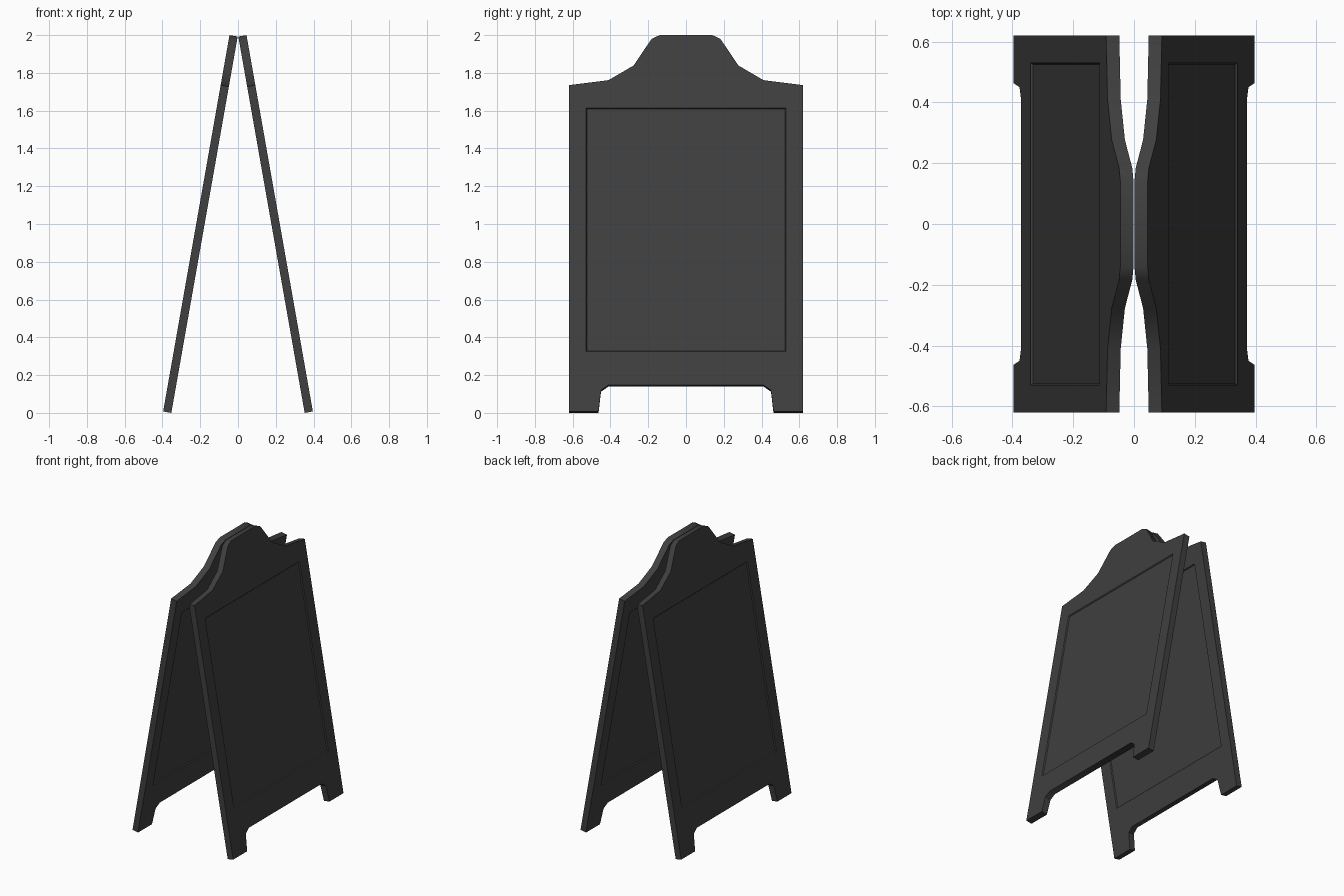
import bpy, bmesh, math
from mathutils import Matrix, Vector

cube = bpy.data.objects.get("Cube")
if cube:
    bpy.data.objects.remove(cube)

LEAN = math.radians(10)
THICK = 0.044
FOOT_X = 0.353        # inner edge of each foot
RECESS = 0.007        # depth of the sunken writing area
SLOPE = 0.005         # how far its walls slope inwards

mat = bpy.data.materials.new("charcoal")
mat.use_nodes = True
colour = (0.05, 0.05, 0.05, 1)
mat.diffuse_color = colour
bsdf = mat.node_tree.nodes["Principled BSDF"]
bsdf.inputs["Base Color"].default_value = colour
bsdf.inputs["Roughness"].default_value = 0.8

# Half outline of a board: notch, foot, side, shoulder, crest
half = [(0.41, 0.142), (0.45, 0.114), (0.463, 0), (0.62, 0), (0.62, 1.754),
        (0.41, 1.781), (0.277, 1.860), (0.183, 2.002), (0.14, 2.023)]
outline = half + [(-y, s) for y, s in reversed(half)]


def rectangle(inset):
    y, low, high = 0.53 - inset, 0.322 + inset, 1.632 - inset
    return [(y, low), (y, high), (-y, high), (-y, low)]


def loop(bm, points, depth):
    return [bm.verts.new((depth, y, s)) for y, s in points]


def bridge(bm, a, b):
    for i in range(len(a)):
        j = (i + 1) % len(a)
        bm.faces.new((a[i], a[j], b[j], b[i]))


def make_board(name, side):
    bm = bmesh.new()
    rims = []
    # Each broad side: frame around a sunken panel
    for depth, inward in ((0, 1), (THICK, -1)):
        rim = loop(bm, outline, depth)
        border = loop(bm, rectangle(0), depth)
        floor = loop(bm, rectangle(SLOPE), depth + inward * RECESS)
        edges = [bm.edges.new((ring[i - 1], ring[i]))
                 for ring in (rim, border) for i in range(len(ring))]
        bmesh.ops.triangle_fill(bm, edges=edges, use_beauty=True,
                                normal=Vector((1, 0, 0)))
        bridge(bm, border, floor)
        bm.faces.new(floor)
        rims.append(rim)
    # Edge band round the board
    bridge(bm, *rims)
    # Lean the board, then mirror it for the other side
    bm.transform(Matrix.Scale(side, 4, Vector((1, 0, 0)))
                 @ Matrix.Translation((FOOT_X, 0, 0))
                 @ Matrix.Rotation(-LEAN, 4, 'Y'))
    bmesh.ops.recalc_face_normals(bm, faces=bm.faces)
    mesh = bpy.data.meshes.new(name)
    bm.to_mesh(mesh)
    bm.free()
    mesh.materials.append(mat)
    obj = bpy.data.objects.new(name, mesh)
    bpy.context.collection.objects.link(obj)
    bpy.ops.object.select_all(action='DESELECT')
    obj.select_set(True)
    bpy.context.view_layer.objects.active = obj
    bpy.ops.object.shade_smooth_by_angle(angle=math.radians(40))


make_board("left_board", 1)
make_board("right_board", -1)
